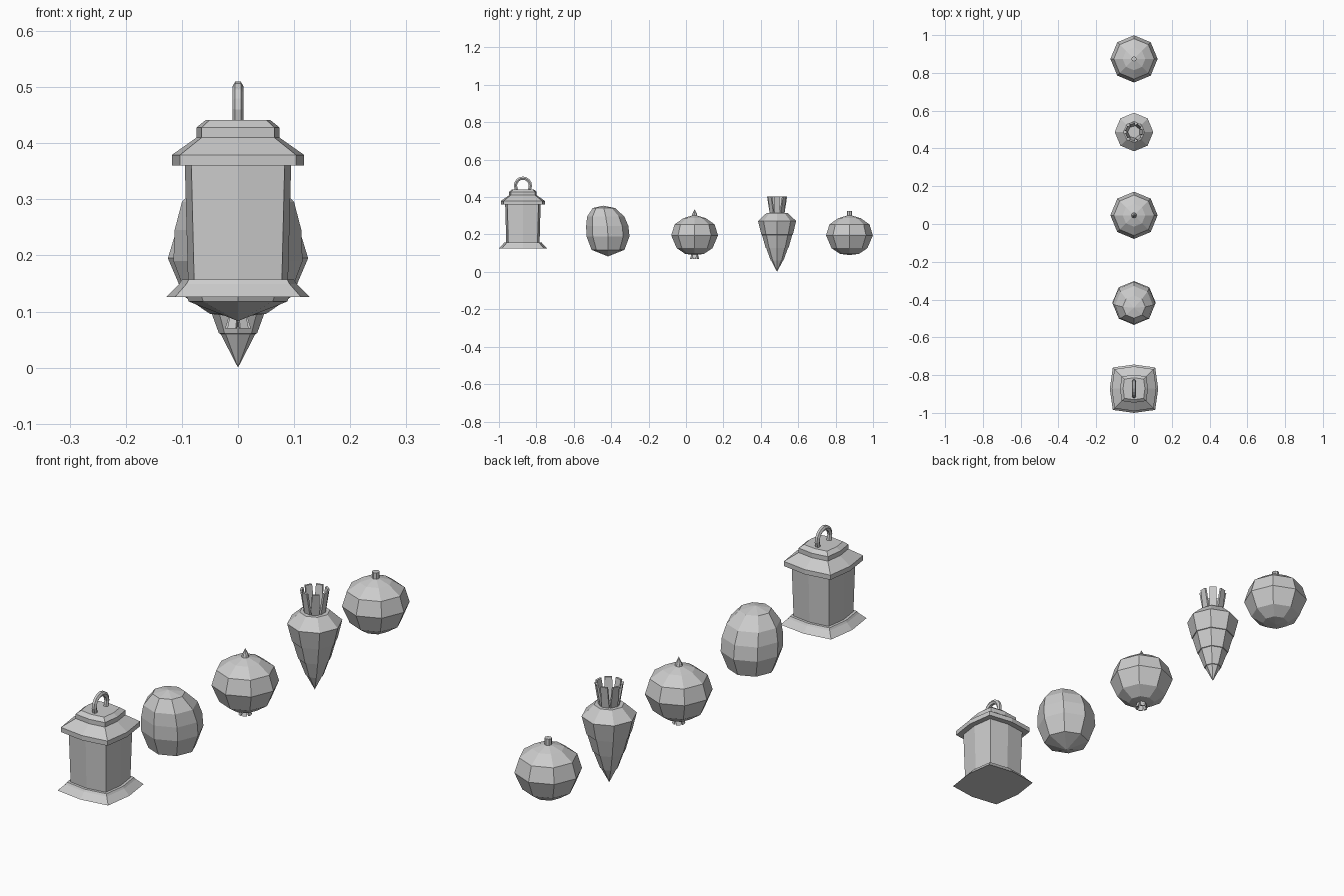
import bpy, bmesh, math
from mathutils import Vector

if "Cube" in bpy.data.objects:
    bpy.data.objects.remove(bpy.data.objects["Cube"])

# unit outlines: a regular octagon and a square with bowed sides
OCT = [(math.cos(i * math.pi / 4), math.sin(i * math.pi / 4)) for i in range(8)]
BOWED = [(x * (1.24 if i % 2 else 1), y * (1.24 if i % 2 else 1)) for i, (x, y) in enumerate(OCT)]


def finish(bm, name):
    bmesh.ops.recalc_face_normals(bm, faces=bm.faces)
    me = bpy.data.meshes.new(name)
    bm.to_mesh(me)
    bm.free()
    ob = bpy.data.objects.new(name, me)
    bpy.context.collection.objects.link(ob)
    return ob


def loft(name, y, profile, outline=OCT):
    """Stack outlines; profile holds (radius, z[, y shift]); radius 0 is a point."""
    bm = bmesh.new()
    rings = []
    for p in profile:
        r, z, dy = (*p, 0)[:3]
        pts = outline if r > 0 else [(0, 0)]
        rings.append([bm.verts.new((r * a, y + dy + r * b, z)) for a, b in pts])
    n = len(outline)
    for lo, hi in zip(rings, rings[1:]):
        for i in range(n):
            j = (i + 1) % n
            quad = [lo[i % len(lo)], lo[j % len(lo)], hi[j % len(hi)], hi[i % len(hi)]]
            bm.faces.new(list(dict.fromkeys(quad)))
    for ring in (rings[0], rings[-1]):
        if len(ring) > 2:
            bm.faces.new(ring)
    return finish(bm, name)


def blades(name, y, count, r0, z0, r1, z1, w0, w1, thick):
    """Ring of flat splayed blades."""
    bm = bmesh.new()
    for k in range(count):
        a = 2 * math.pi * k / count
        out = Vector((math.cos(a), math.sin(a), 0))
        side = Vector((-math.sin(a), math.cos(a), 0))
        ends = []
        for r, z, w in ((r0, z0, w0), (r1, z1, w1)):
            c = Vector((0, y, z)) + out * r
            ends.append([bm.verts.new(c + side * s * w / 2 - out * t)
                         for s, t in ((-1, 0), (1, 0), (1, thick), (-1, thick))])
        a0, a1 = ends
        bm.faces.new(a0)
        bm.faces.new(a1)
        for i in range(4):
            j = (i + 1) % 4
            bm.faces.new((a0[i], a0[j], a1[j], a1[i]))
    return finish(bm, name)


# lantern
LY = -0.872
loft("lantern_base", LY, [(.128, .126), (.105, .149), (.1, .157), (.09, .157)], BOWED)
loft("lantern_body", LY, [(.089, .15), (.095, .37)], BOWED)
loft("lantern_roof", LY, [(.118, .36), (.118, .379), (.074, .41), (.074, .428), (.058, .441)], BOWED)

# lantern handle: arch swept with a six-sided tube
path = [(-.034, .435)]
path += [(-.04 * math.cos(math.pi * i / 8), .461 + .04 * math.sin(math.pi * i / 8)) for i in range(9)]
path += [(.034, .435)]
bm = bmesh.new()
rings = []
for i, (py, pz) in enumerate(path):
    a, b = path[max(i - 1, 0)], path[min(i + 1, len(path) - 1)]
    t = Vector((0, b[0] - a[0], b[1] - a[1])).normalized()
    u = Vector((1, 0, 0))
    v = t.cross(u)
    c = Vector((0, LY + py, pz))
    rings.append([bm.verts.new(c + .01 * (math.cos(k * math.pi / 3) * u + math.sin(k * math.pi / 3) * v))
                  for k in range(6)])
for lo, hi in zip(rings, rings[1:]):
    for i in range(6):
        j = (i + 1) % 6
        bm.faces.new((lo[i], lo[j], hi[j], hi[i]))
bm.faces.new(rings[0])
bm.faces.new(rings[-1])
finish(bm, "lantern_handle")

# leaning egg-shaped fruit
loft("egg_fruit", -.417, [(0, .083), (.088, .118), (.115, .19), (.113, .245, -.004),
                          (.1, .295, -.012), (.06, .341, -.022), (0, .354, -.026)])

# round fruit with spike above and crown below
ROUND = [(0, .09), (.05, .096), (.096, .127), (.125, .195), (.107, .254), (.06, .287), (0, .305)]
loft("crowned_fruit", .046, ROUND)
loft("fruit_spike", .046, [(.016, .295), (.012, .31), (0, .335)])
blades("fruit_crown", .046, 6, .014, .1, .023, .07, .014, .017, .005)

# root vegetable with stepped bands
loft("root_vegetable", .487, [(0, .0), (.031, .06), (.034, .061), (.058, .127), (.061, .128),
                              (.081, .198), (.084, .199), (.102, .272), (.056, .315)])
blades("leaf_stalks", .487, 7, .036, .305, .052, .402, .03, .027, .008)

# round fruit with stem
loft("round_fruit", .874, ROUND)
loft("fruit_stem", .874, [(.014, .295), (.014, .326)])
